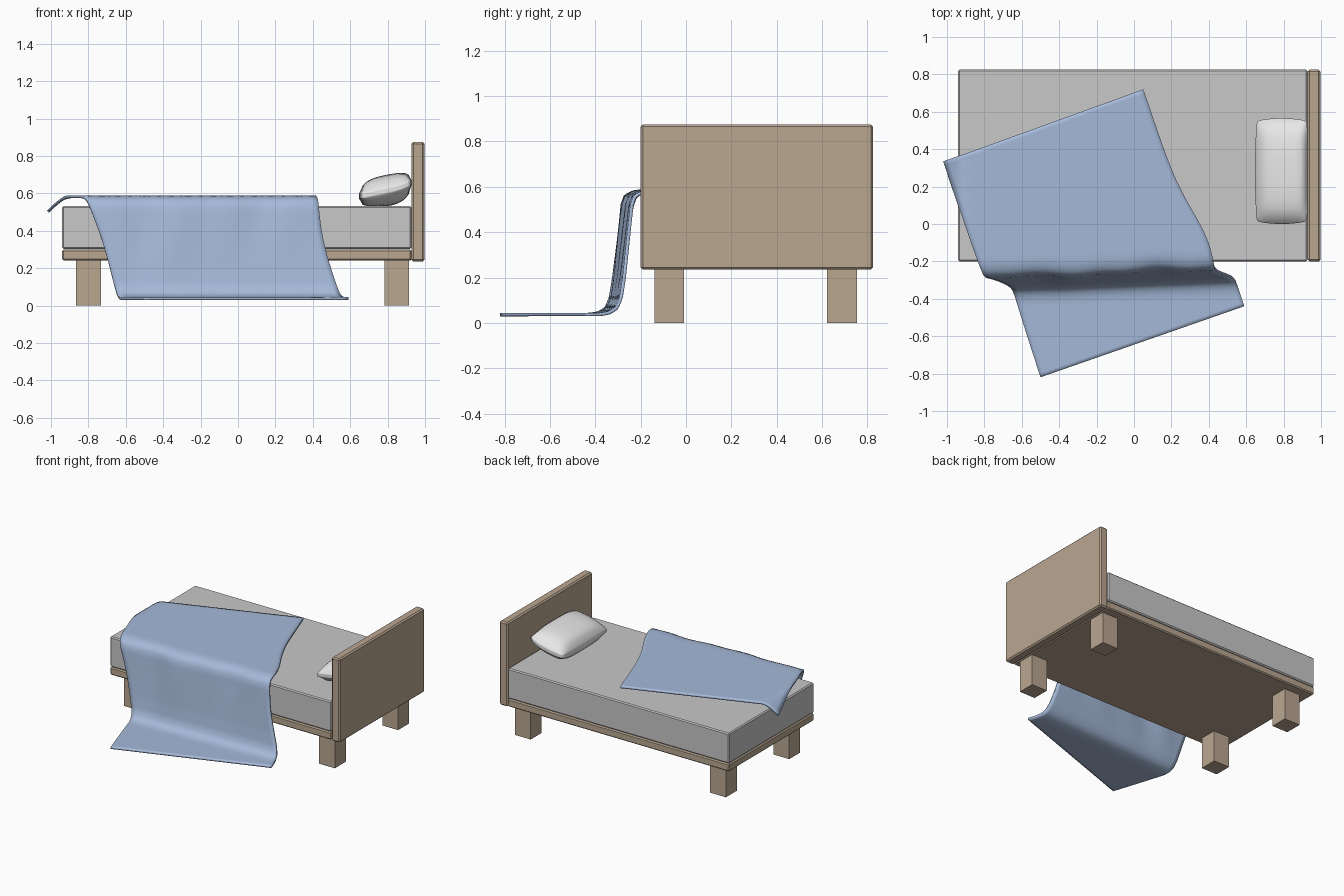
import bpy, bmesh, math
from mathutils import Vector, Matrix

if "Cube" in bpy.data.objects:
    bpy.data.objects.remove(bpy.data.objects["Cube"])


def material(name, rgb):
    m = bpy.data.materials.new(name)
    m.diffuse_color = (*rgb, 1)
    m.use_nodes = True
    m.node_tree.nodes["Principled BSDF"].inputs["Base Color"].default_value = m.diffuse_color
    return m


WOOD = material("light wood", (0.49, 0.385, 0.285))
GREY = material("mattress grey", (0.58, 0.58, 0.58))
WHITE = material("pillow white", (0.80, 0.80, 0.80))
BLUE = material("blanket blue", (0.375, 0.485, 0.69))


def finish(name, bm, mat, smooth=False):
    bmesh.ops.recalc_face_normals(bm, faces=bm.faces)
    me = bpy.data.meshes.new(name)
    bm.to_mesh(me)
    bm.free()
    me.materials.append(mat)
    for p in me.polygons:
        p.use_smooth = smooth
    ob = bpy.data.objects.new(name, me)
    bpy.context.collection.objects.link(ob)
    return ob


def box(name, lo, hi, mat, bevel=0.0):
    lo, hi = Vector(lo), Vector(hi)
    bm = bmesh.new()
    bmesh.ops.create_cube(bm, size=1, matrix=Matrix.Translation((lo + hi) / 2)
                          @ Matrix.Diagonal((*(hi - lo), 1)))
    ob = finish(name, bm, mat)
    if bevel:
        mod = ob.modifiers.new("bevel", 'BEVEL')
        mod.width, mod.segments = bevel, 1
    return ob


# frame, headboard, mattress
box("bed_base", (-0.94, -0.2, 0.24), (0.927, 0.825, 0.30), WOOD, 0.008)
box("headboard", (0.928, -0.2, 0.235), (0.997, 0.825, 0.875), WOOD, 0.01)
box("mattress", (-0.94, -0.2, 0.302), (0.927, 0.825, 0.532), GREY, 0.008)

# legs
for ex, x in (("foot", -0.865), ("head", 0.782)):
    for ey, y in (("front", -0.14), ("back", 0.622)):
        box(f"{ex}_{ey}_leg", (x, y, 0), (x + 0.133, y + 0.132, 0.245), WOOD)

# pillow: a puffed sheet that rests on the mattress and rises at the headboard
bm = bmesh.new()
bmesh.ops.create_cube(bm, size=2)
bmesh.ops.subdivide_edges(bm, edges=bm.edges, cuts=13, use_grid_fill=True)
for v in bm.verts:
    u, w, h = v.co
    puff = (0.16 + 0.84 * (1 - abs(u) ** 3) ** 0.5 * (1 - abs(w) ** 3) ** 0.5)
    x = 0.79 + 0.143 * u * (1 - 0.06 * w * w)
    y = 0.283 + 0.283 * w * (1 - 0.05 * u * u)
    z = 0.613 + 0.085 * h * puff + 0.028 * u + 0.015 * max(u, 0) ** 3
    v.co = (min(x, 0.927), y, max(z, 0.533))
pillow = finish("pillow", bm, WHITE, True)
mod = pillow.modifiers.new("soften", 'SMOOTH')
mod.factor, mod.iterations = 0.5, 2

# blanket: a tilted rectangle folded over the front edge of the bed
PATH = [(0.06, 0.582), (0.02, 0.578), (-0.02, 0.56), (-0.035, 0.52),
        (-0.055, 0.36), (-0.075, 0.20), (-0.09, 0.11), (-0.11, 0.065),
        (-0.14, 0.045), (-0.18, 0.037), (-0.9, 0.036)]
A, B = Vector((-1.015, 0.335)), Vector((0.05, 0.72))
C, D = Vector((0.59, -0.866)), Vector((-0.5, -1.246))


def fold(d):
    """Walk distance d down the side profile."""
    if d <= 0:
        return 0.06 - d, 0.582
    for (y0, z0), (y1, z1) in zip(PATH, PATH[1:]):
        step = math.hypot(y1 - y0, z1 - z0)
        if d <= step:
            return y0 + (y1 - y0) * d / step, z0 + (z1 - z0) * d / step
        d -= step
    return PATH[-1]


def drape(s, t):
    p = A.lerp(B, s).lerp(D.lerp(C, s), t)
    edge = -0.2 - 0.04 * (0.43 - p.x)
    y, z = fold(edge + 0.06 - p.y)
    near = math.exp(-((t - 0.52) / 0.16) ** 2)     # strength around the fold
    x = p.x + (0.02 + 0.05 * s) * near
    ripple = math.sin(9 * p.x + 1) + 0.6 * math.sin(21 * p.x)
    y += edge + 0.008 * ripple * near
    if x < -0.91 and t < 0.5:                      # corner hanging off the foot
        z -= 0.075 * ((-0.91 - x) / 0.1) ** 1.4
    return x, y, z


NS, NT = 40, 80
bm = bmesh.new()
grid = [[bm.verts.new(drape(i / NS, j / NT)) for i in range(NS + 1)]
        for j in range(NT + 1)]
for j in range(NT):
    for i in range(NS):
        bm.faces.new((grid[j][i], grid[j + 1][i], grid[j + 1][i + 1], grid[j][i + 1]))
blanket = finish("blanket", bm, BLUE, True)
mod = blanket.modifiers.new("thickness", 'SOLIDIFY')
mod.thickness, mod.offset = 0.015, 0
bpy.context.view_layer.objects.active = blanket
blanket.select_set(True)
bpy.ops.object.shade_smooth_by_angle(angle=math.radians(40))
